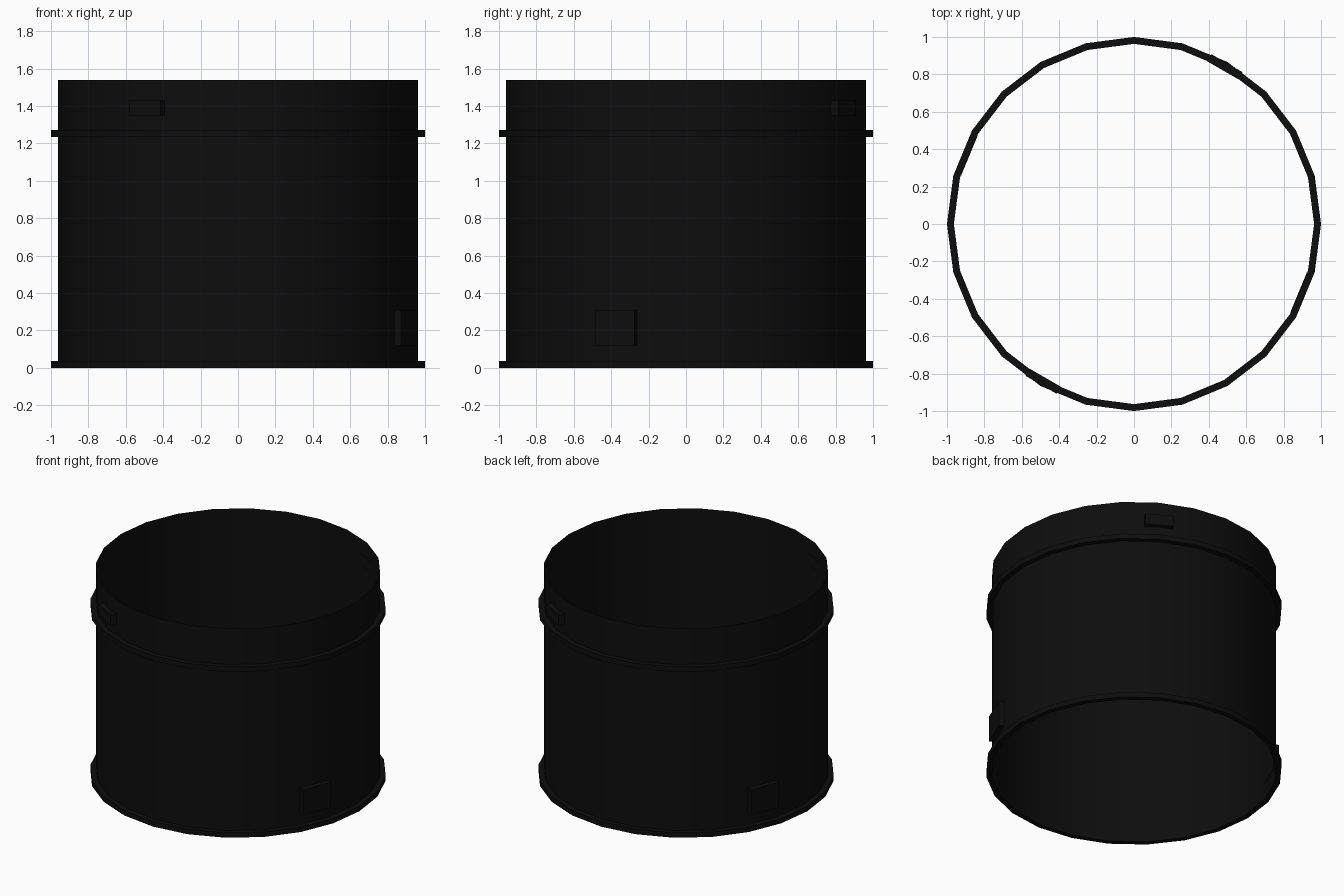
import bpy, bmesh, math
from mathutils import Matrix

if "Cube" in bpy.data.objects:
    bpy.data.objects.remove(bpy.data.objects["Cube"])

SIDES = 24
WALL_R, RIM_R = 0.963, 1.0

black = bpy.data.materials.new("matte black")
black.diffuse_color = (0.004, 0.004, 0.004, 1)
black.use_nodes = True
black.node_tree.nodes["Principled BSDF"].inputs["Base Color"].default_value = black.diffuse_color


def add_object(name, bm):
    bmesh.ops.recalc_face_normals(bm, faces=bm.faces[:])
    mesh = bpy.data.meshes.new(name)
    bm.to_mesh(mesh)
    bm.free()
    mesh.materials.append(black)
    ob = bpy.data.objects.new(name, mesh)
    bpy.context.collection.objects.link(ob)
    return ob


def lathe(name, profile, closed=False):
    """Turn an (r, z) profile round the z axis."""
    bm = bmesh.new()
    rings = []
    for r, z in profile:
        rings.append([bm.verts.new((r * math.cos(a), r * math.sin(a), z))
                      for a in (2 * math.pi * i / SIDES for i in range(SIDES))])
    pairs = list(zip(rings, rings[1:]))
    if closed:
        pairs.append((rings[-1], rings[0]))
    for low, high in pairs:
        for i in range(SIDES):
            j = (i + 1) % SIDES
            bm.faces.new((low[i], low[j], high[j], high[i]))
    ob = add_object(name, bm)
    bpy.context.view_layer.objects.active = ob
    ob.select_set(True)
    bpy.ops.object.shade_smooth_by_angle(angle=math.radians(30))
    ob.select_set(False)
    return ob


def plate(name, angle, r_in, r_out, width, z0, z1):
    """Box set against the wall, facing outward at the given angle."""
    bm = bmesh.new()
    bmesh.ops.create_cube(bm, size=1)
    m = (Matrix.Rotation(math.radians(angle), 4, 'Z')
         @ Matrix.Translation(((r_in + r_out) / 2, 0, (z0 + z1) / 2))
         @ Matrix.Diagonal((r_out - r_in, width, z1 - z0, 1)))
    bmesh.ops.transform(bm, matrix=m, verts=bm.verts[:])
    return add_object(name, bm)


# Open thin-walled tube
lathe("tube_wall", [(WALL_R, 0), (WALL_R, 1.54)])

# Raised bands at the foot and near the top
for name, z0, z1 in (("bottom_band", 0, 0.037), ("upper_band", 1.235, 1.272)):
    lathe(name, [(WALL_R, z0), (RIM_R, z0), (RIM_R, z1), (WALL_R, z1)])

# Two opposite catches above the upper band, two opposite plates near the foot
for side, turn in (("a", 0), ("b", 180)):
    plate("upper_catch_" + side, 60 + turn, 0.949, 0.993, 0.192, 1.35, 1.43)
    plate("lower_plate_" + side, -22.5 + turn, 0.953, 0.991, 0.226, 0.12, 0.31)
